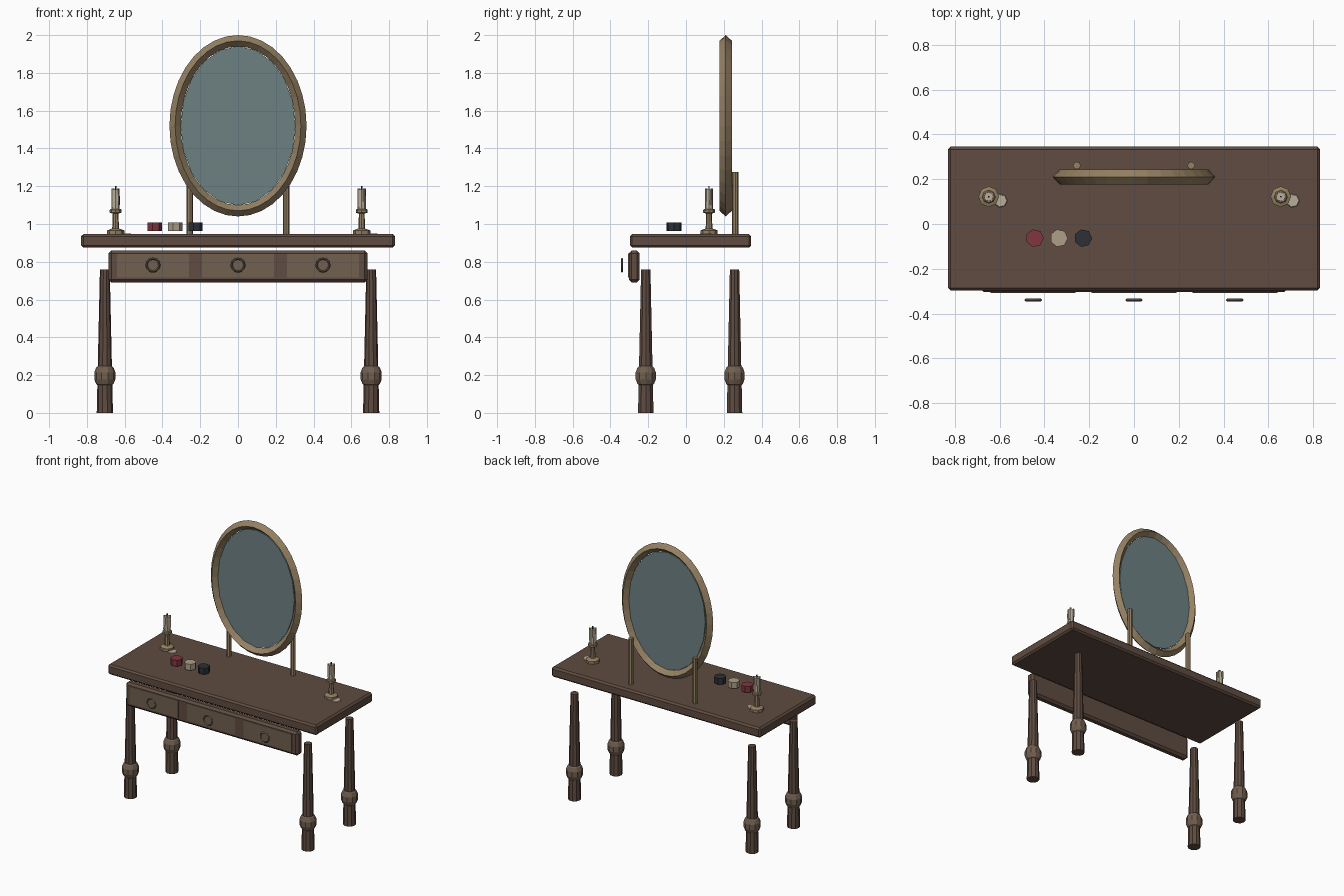
import bpy, bmesh
from math import sin, cos, pi

if "Cube" in bpy.data.objects:
    bpy.data.objects.remove(bpy.data.objects["Cube"])


def material(name, rgb):
    m = bpy.data.materials.new(name)
    m.diffuse_color = (*rgb, 1)
    m.use_nodes = True
    m.node_tree.nodes["Principled BSDF"].inputs["Base Color"].default_value = m.diffuse_color
    return m


WOOD = material("dark_wood", (0.115, 0.072, 0.052))
PANEL = material("light_wood", (0.165, 0.115, 0.08))
BRASS = material("aged_brass", (0.30, 0.22, 0.125))
GLASS = material("mirror_glass", (0.155, 0.22, 0.225))
WAX = material("wax", (0.48, 0.42, 0.32))
RED = material("red_jar", (0.22, 0.035, 0.05))
CREAM = material("cream_jar", (0.42, 0.35, 0.25))
BLACK = material("black_jar", (0.025, 0.03, 0.036))


def finish(name, bm, mat, loc=(0, 0, 0)):
    bmesh.ops.recalc_face_normals(bm, faces=bm.faces)
    me = bpy.data.meshes.new(name)
    bm.to_mesh(me)
    bm.free()
    me.materials.append(mat)
    ob = bpy.data.objects.new(name, me)
    ob.location = loc
    bpy.context.collection.objects.link(ob)
    return ob


def box(name, lo, hi, mat, bevel=0.0):
    bm = bmesh.new()
    bmesh.ops.create_cube(bm, size=1)
    for v in bm.verts:
        v.co = [(a + b) / 2 + c * (b - a) for a, b, c in zip(lo, hi, v.co)]
    if bevel:
        bmesh.ops.bevel(bm, geom=bm.edges[:], offset=bevel, segments=1, affect='EDGES')
    return finish(name, bm, mat)


def lathe(name, profile, sides, loc, mat):
    """Turn (radius, z) points round the z axis, with closed ends."""
    bm = bmesh.new()
    rings = [[bm.verts.new((r * cos(2 * pi * i / sides), r * sin(2 * pi * i / sides), z))
              for i in range(sides)] for r, z in profile]
    for a, b in zip(rings, rings[1:]):
        for i in range(sides):
            j = (i + 1) % sides
            bm.faces.new((a[i], a[j], b[j], b[i]))
    bm.faces.new(rings[0])
    bm.faces.new(rings[-1])
    return finish(name, bm, mat, loc)


def upright_ring(name, rx, rz, rad, depth, segs, minor, loc, mat):
    """Oval ring standing in the xz plane."""
    bm = bmesh.new()
    rings = []
    for i in range(segs):
        a = 2 * pi * i / segs
        ring = []
        for k in range(minor):
            b = 2 * pi * k / minor
            o = rad * cos(b)
            ring.append(bm.verts.new(((rx + o) * cos(a), depth * sin(b), (rz + o) * sin(a))))
        rings.append(ring)
    for i in range(segs):
        a, b = rings[i], rings[(i + 1) % segs]
        for k in range(minor):
            n = (k + 1) % minor
            bm.faces.new((a[k], a[n], b[n], b[k]))
    return finish(name, bm, mat, loc)


# Table top and drawer apron
box("table_top", (-0.83, -0.297, 0.875), (0.83, 0.345, 0.947), WOOD, 0.012)
box("drawer_apron", (-0.685, -0.303, 0.69), (0.685, -0.245, 0.86), WOOD, 0.015)

# Drawer fronts with ring pulls
for x in (-0.45, 0, 0.45):
    box("drawer_front", (x - 0.19, -0.308, 0.718), (x + 0.19, -0.29, 0.843), PANEL)
    upright_ring("drawer_pull", 0.034, 0.034, 0.006, 0.006, 12, 4, (x, -0.339, 0.782), PANEL)

# Tapered legs with turned bulbs
for x in (-0.705, 0.705):
    for side, y in (("front", -0.213), ("back", 0.257)):
        lathe(side + "_leg", [(0.043, 0), (0.026, 0.76)], 10, (x, y, 0), WOOD)
        lathe(side + "_leg_bulb", [(0.03, 0.14), (0.046, 0.153), (0.056, 0.178), (0.056, 0.215),
                                   (0.046, 0.24), (0.03, 0.253)], 10, (x, y, 0), PANEL)

# Oval mirror on two posts
upright_ring("mirror_frame", 0.333, 0.45, 0.03, 0.033, 36, 4, (0, 0.21, 1.52), BRASS)
glass = lathe("mirror_glass", [(1, -0.005), (1, 0.005)], 20, (0, 0.21, 1.52), GLASS)
glass.scale = (0.304, 0.421, 1)
glass.rotation_euler = (pi / 2, 0, 0)
for x in (-0.255, 0.255):
    lathe("mirror_post", [(0.017, 0.94), (0.017, 1.275)], 8, (x, 0.261, 0), BRASS)

# Candlesticks, candles with drips, and a wax puddle beside each
for x in (-0.648, 0.655):
    y = 0.122
    lathe("candlestick", [(0.046, 0.945), (0.046, 0.966), (0.018, 0.976), (0.015, 1.055),
                          (0.031, 1.06), (0.031, 1.075), (0.026, 1.08)], 8, (x, y, 0), BRASS)
    lathe("candle", [(0.022, 1.075), (0.021, 1.182)], 8, (x, y, 0), WAX)
    lathe("candle_wick", [(0.004, 1.18), (0.004, 1.2)], 6, (x, y, 0), BLACK)
    for k, low in enumerate((1.10, 1.13, 1.09, 1.12)):
        a = 0.6 + k * pi / 2
        lathe("wax_drip", [(0.006, low), (0.005, 1.188)], 6,
              (x + 0.02 * cos(a), y + 0.02 * sin(a), 0), WAX)
    lathe("wax_puddle", [(0.032, 0.945), (0.028, 0.951)], 7, (x + 0.053, y - 0.018, 0), WAX)

# Cosmetic jars
for x, mat in ((-0.443, RED), (-0.335, CREAM), (-0.227, BLACK)):
    lathe("cosmetic_jar", [(0.04, 0.963), (0.04, 1.007)], 7, (x, -0.063, 0), mat)
